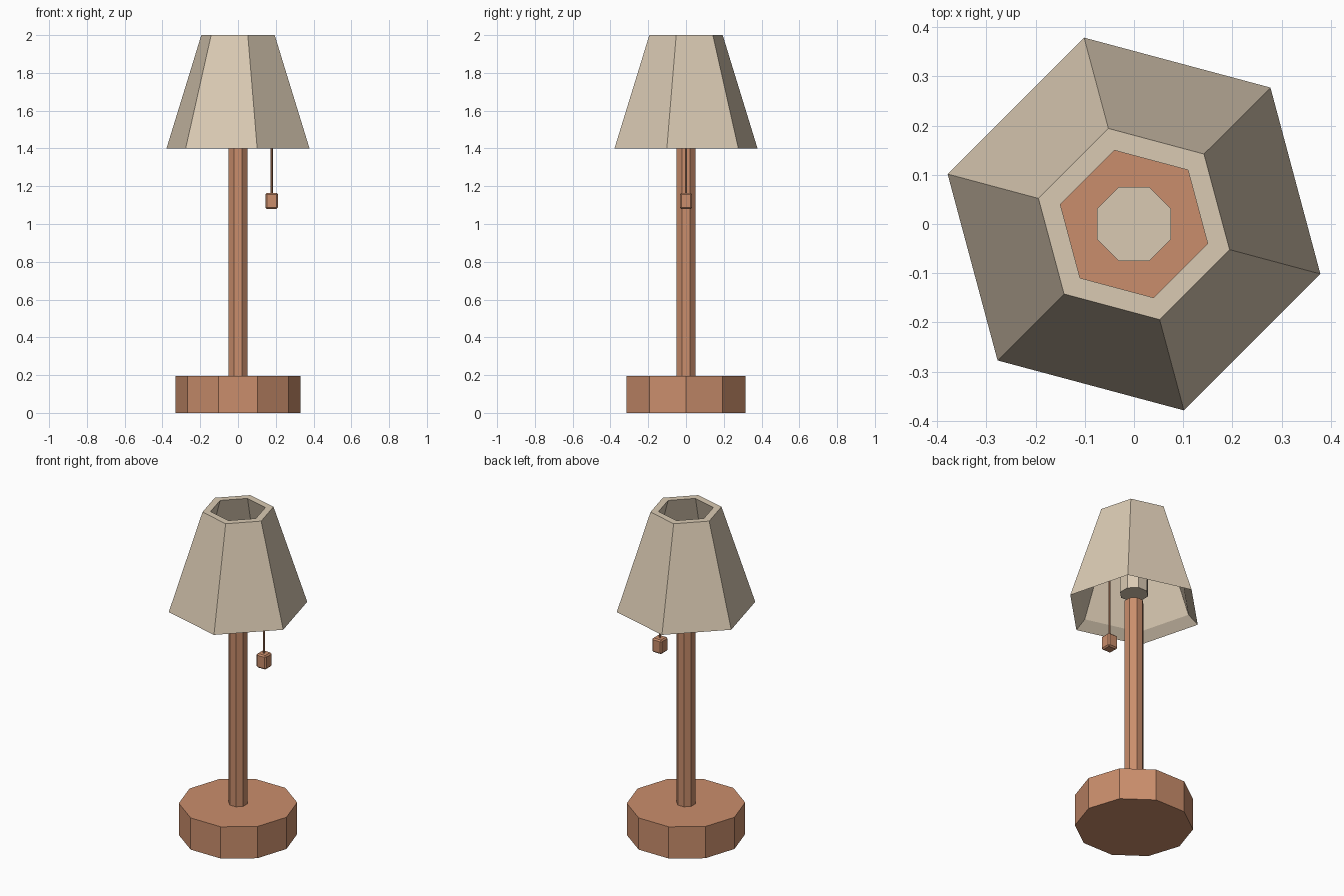
import bpy, bmesh, math

if "Cube" in bpy.data.objects:
    bpy.data.objects.remove(bpy.data.objects["Cube"])


def material(name, colour):
    m = bpy.data.materials.new(name)
    m.diffuse_color = (*colour, 1.0)
    m.use_nodes = True
    m.node_tree.nodes["Principled BSDF"].inputs["Base Color"].default_value = m.diffuse_color
    return m


WOOD = material("copper wood", (0.59, 0.27, 0.15))
CREAM = material("cream", (0.70, 0.59, 0.45))


def add_object(name, bm, mat):
    bmesh.ops.recalc_face_normals(bm, faces=bm.faces)
    mesh = bpy.data.meshes.new(name)
    bm.to_mesh(mesh)
    bm.free()
    mesh.materials.append(mat)
    obj = bpy.data.objects.new(name, mesh)
    bpy.context.collection.objects.link(obj)
    return obj


def lathe(name, profile, sides, start_deg, mat, closed=False, x=0.0):
    """Sweep (radius, z) points round a vertical axis with flat sides."""
    bm = bmesh.new()
    rings = []
    for r, z in profile:
        angles = [math.radians(start_deg + 360 * i / sides) for i in range(sides)]
        rings.append([bm.verts.new((x + r * math.cos(a), r * math.sin(a), z)) for a in angles])
    pairs = list(zip(rings, rings[1:]))
    if closed:
        pairs.append((rings[-1], rings[0]))
    else:
        bm.faces.new(rings[0])
        bm.faces.new(rings[-1])
    for a, b in pairs:
        for i in range(sides):
            j = (i + 1) % sides
            bm.faces.new((a[i], a[j], b[j], b[i]))
    return add_object(name, bm, mat)


OCT = 1 / math.cos(math.pi / 8)  # octagon half width to radius

# Ten-sided base and eight-sided pole
lathe("base", [(0.33, 0), (0.33, 0.195)], 10, 0, WOOD)
lathe("pole", [(0.05 * OCT, 0.19), (0.05 * OCT, 1.45)], 8, 22.5, WOOD)

# Bulb inside the shade
lathe("bulb", [(0.075 * OCT, 1.5), (0.075 * OCT, 1.67)], 8, 22.5, CREAM)

# Hollow six-sided shade, open at both ends, sloping lower rim
lathe("shade", [(0.392, 1.4), (0.201, 2.0), (0.155, 2.0), (0.335, 1.45)],
      6, -15, CREAM, closed=True)

# Pull cord and its bevelled weight
lathe("pull_cord", [(0.006, 1.15), (0.006, 1.6)], 6, 0, WOOD, x=0.178)

bm = bmesh.new()
bmesh.ops.create_cube(bm, size=1)
for v in bm.verts:
    v.co = (0.178 + v.co.x * 0.066, v.co.y * 0.066, 1.122 + v.co.z * 0.086)
bmesh.ops.bevel(bm, geom=bm.edges[:], offset=0.008, segments=1, affect='EDGES')
add_object("pull_weight", bm, WOOD)
